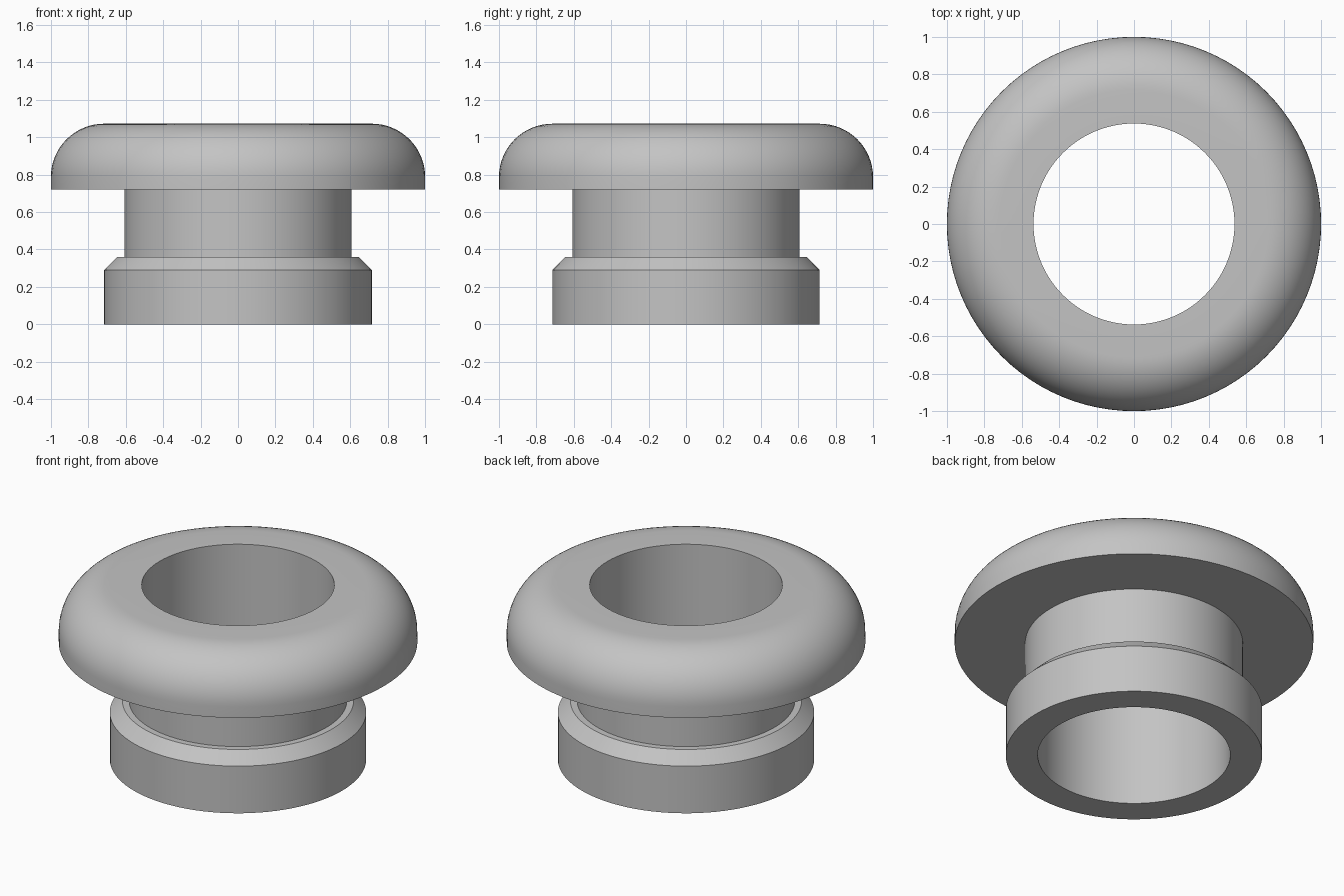
import bpy, bmesh, math

if "Cube" in bpy.data.objects:
    bpy.data.objects.remove(bpy.data.objects["Cube"])

SEGMENTS = 96
grey = bpy.data.materials.new("grey")
grey.diffuse_color = (0.55, 0.55, 0.55, 1)
grey.use_nodes = True
grey.node_tree.nodes["Principled BSDF"].inputs["Base Color"].default_value = grey.diffuse_color

# Half cross-section (radius, height), running up the outside
BORE, NECK, FOOT, RIM = 0.537, 0.607, 0.715, 1.0
FILLET, TOP = 0.285, 1.072
profile = [(BORE, 0), (FOOT, 0), (FOOT, 0.29), (0.645, 0.36),
           (NECK, 0.36), (NECK, 0.72), (RIM, 0.72)]
# Rounded shoulder of the flange
for i in range(17):
    a = math.pi / 2 * i / 16
    profile.append((RIM - FILLET + FILLET * math.cos(a),
                    TOP - FILLET + FILLET * math.sin(a)))
profile.append((BORE, TOP))

# Revolve the closed profile around z
bm = bmesh.new()
rings = []
for k in range(SEGMENTS):
    t = 2 * math.pi * k / SEGMENTS
    rings.append([bm.verts.new((r * math.cos(t), r * math.sin(t), z)) for r, z in profile])
n = len(profile)
for k in range(SEGMENTS):
    a, b = rings[k], rings[(k + 1) % SEGMENTS]
    for j in range(n):
        m = (j + 1) % n
        bm.faces.new((a[j], b[j], b[m], a[m]))
bmesh.ops.recalc_face_normals(bm, faces=bm.faces)

mesh = bpy.data.meshes.new("grommet")
bm.to_mesh(mesh)
bm.free()
mesh.materials.append(grey)
grommet = bpy.data.objects.new("grommet", mesh)
bpy.context.collection.objects.link(grommet)
bpy.context.view_layer.objects.active = grommet
grommet.select_set(True)
bpy.ops.object.shade_smooth_by_angle(angle=math.radians(30))
